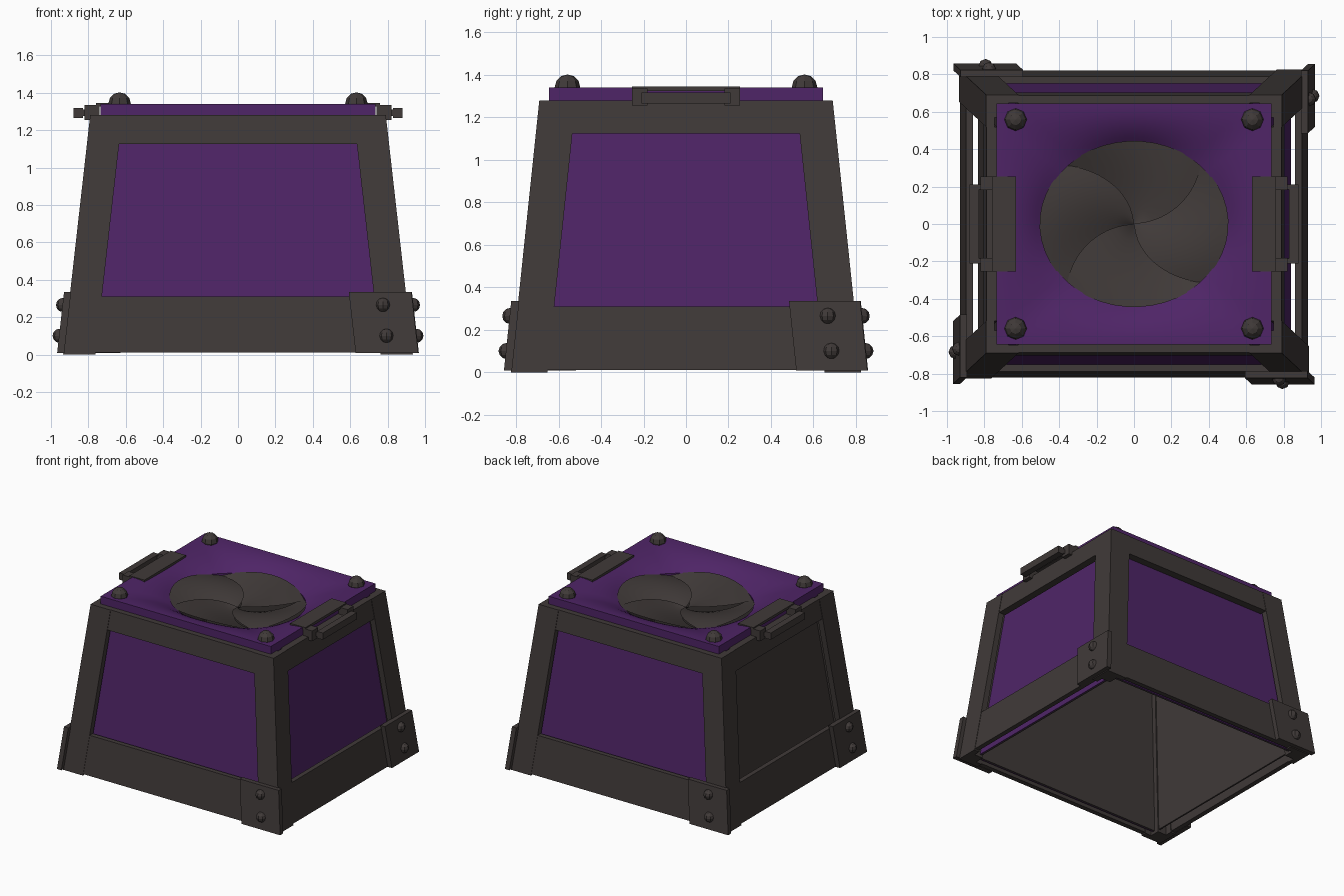
import bpy, bmesh, math
from mathutils import Vector

if "Cube" in bpy.data.objects:
    bpy.data.objects.remove(bpy.data.objects["Cube"], do_unlink=True)


def material(name, rgb):
    m = bpy.data.materials.new(name)
    m.use_nodes = True
    m.diffuse_color = (*rgb, 1)
    m.node_tree.nodes["Principled BSDF"].inputs["Base Color"].default_value = (*rgb, 1)
    return m


PURPLE = material("purple", (0.078, 0.018, 0.135))
IRON = material("dark iron", (0.051, 0.042, 0.040))
TOP = 1.28
SIDES = ["front", "left", "back", "right"]


def finish(name, bm, mat, smooth=False):
    bmesh.ops.recalc_face_normals(bm, faces=bm.faces)
    mesh = bpy.data.meshes.new(name)
    bm.to_mesh(mesh)
    bm.free()
    mesh.materials.append(mat)
    ob = bpy.data.objects.new(name, mesh)
    bpy.context.collection.objects.link(ob)
    if smooth:
        bpy.ops.object.select_all(action='DESELECT')
        ob.select_set(True)
        bpy.context.view_layer.objects.active = ob
        bpy.ops.object.shade_smooth_by_angle(angle=math.radians(45))
    return ob


def half(axis, z):
    """Half width of the tapered body at height z."""
    return 0.935 - 0.113 * z if axis == 0 else 0.825 - 0.105 * z


def on_side(k, u, z, depth):
    """Point on side k: u along the side, depth inward from its face."""
    n = [Vector((0, -1, 0)), Vector((1, 0, 0)), Vector((0, 1, 0)), Vector((-1, 0, 0))][k]
    t = Vector((-n.y, n.x, 0))
    return n * (half(1 - k % 2, z) - depth) + t * u + Vector((0, 0, z))


def edge(k, z):
    return half(k % 2, z)


def slab(name, k, z0, z1, left, right, d0, d1, mat=IRON):
    """Slab following side k; left and right give u at a height."""
    bm = bmesh.new()
    outline = [(left(z0), z0), (right(z0), z0), (right(z1), z1), (left(z1), z1)]
    a = [bm.verts.new(on_side(k, u, z, d0)) for u, z in outline]
    b = [bm.verts.new(on_side(k, u, z, d1)) for u, z in outline]
    bm.faces.new(a)
    bm.faces.new(b[::-1])
    for i in range(4):
        j = (i + 1) % 4
        bm.faces.new((a[i], b[i], b[j], a[j]))
    return finish(name, bm, mat)


def box(name, x0, x1, y0, y1, z0, z1, mat=IRON):
    bm = bmesh.new()
    bmesh.ops.create_cube(bm, size=1)
    for v in bm.verts:
        v.co = Vector(((x0 + x1) / 2 + v.co.x * (x1 - x0),
                       (y0 + y1) / 2 + v.co.y * (y1 - y0),
                       (z0 + z1) / 2 + v.co.z * (z1 - z0)))
    return finish(name, bm, mat)


def rivet(name, centre, radius):
    bm = bmesh.new()
    bmesh.ops.create_uvsphere(bm, u_segments=8, v_segments=6, radius=radius)
    bmesh.ops.translate(bm, verts=bm.verts, vec=centre)
    finish(name, bm, IRON)


# Four sides: frame, panels and riveted corner plates
for k, side in enumerate(SIDES):
    def out(z): return edge(k, z)
    def inn(z): return edge(k, z) - 0.172
    def neg_out(z): return -out(z)
    def neg_inn(z): return -inn(z)
    slab(side + "_post_a", k, 0, TOP, inn, out, 0, 0.045)
    slab(side + "_post_b", k, 0, TOP, neg_out, neg_inn, 0, 0.045)
    slab(side + "_corner_core", k, 0, TOP, lambda z: out(z) - 0.12,
         lambda z: out(z) - 0.03, 0.03, 0.12)
    slab(side + "_bottom_rail", k, 0.01, 0.31, neg_inn, inn, 0.003, 0.04)
    slab(side + "_top_rail", k, 1.125, TOP, neg_inn, inn, 0.003, 0.06)
    # Recessed wall, with a coloured panel on three sides
    deep = 0.1 if k % 2 else 0.072
    slab(side + "_inner_wall", k, 0.02, TOP - 0.01, lambda z: 0.06 - out(z),
         lambda z: out(z) - 0.06, deep, deep + 0.012)
    if side != "right":
        slab(side + "_panel", k, 0.02, TOP - 0.02, lambda z: 0.07 - out(z),
             lambda z: out(z) - 0.07, deep - 0.008, deep, PURPLE)
    slab(side + "_corner_plate", k, 0.008, 0.335, lambda z: out(z) - 0.305,
         lambda z: out(z) + 0.03, -0.033, 0.005)
    for i, z in enumerate((0.1, 0.265)):
        rivet(f"{side}_plate_rivet_{i}", on_side(k, out(z) - 0.13, z, -0.03), 0.038)

# Lid: rectangular rim sinking smoothly to an oval opening
LX, LY, RX, RY, SEG, RINGS = 0.735, 0.645, 0.5, 0.44, 64, 8
LID, SINK = 1.34, 0.085
bm = bmesh.new()
rings = []
for r in range(-1, RINGS + 2):
    t = min(max(r / RINGS, 0), 1)
    ring = []
    for i in range(SEG):
        a = 2 * math.pi * (i + 0.5) / SEG
        a = 2 * math.pi * i / SEG
        c, s = math.cos(a), math.sin(a)
        m = max(abs(c), abs(s))
        x = LX * c / m * (1 - t) + RX * c * t
        y = LY * s / m * (1 - t) + RY * s * t
        z = LID - SINK * t ** 2.2
        if r < 0:
            z = TOP - 0.01
        if r > RINGS:
            z -= 0.06
        ring.append(bm.verts.new((x, y, z)))
    rings.append(ring)
for p, q in zip(rings, rings[1:]):
    for i in range(SEG):
        j = (i + 1) % SEG
        bm.faces.new((p[i], p[j], q[j], q[i]))
finish("lid", bm, PURPLE, True)

# Four twisted, overlapping blades closing the opening
for k in range(4):
    bm = bmesh.new()
    grid = []
    for i in range(11):
        r = i / 10
        row = []
        for j in range(13):
            f = j / 12
            a = math.radians(45 + 90 * k + 96 * f - 42 * (1 - r))
            lift = 0.05 * math.sin(math.pi * f) * r + 0.045 * (1 - f) * math.sin(math.pi * (0.15 + 0.8 * r))
            z = LID - SINK - 0.07 + 0.045 * r ** 2 + lift
            row.append(bm.verts.new((RX * 1.01 * r * math.cos(a), RY * 1.01 * r * math.sin(a), z)))
        grid.append(row)
    for p, q in zip(grid, grid[1:]):
        for j in range(12):
            bm.faces.new((p[j], q[j], q[j + 1], p[j + 1]))
    bmesh.ops.remove_doubles(bm, verts=bm.verts, dist=0.0005)
    finish(f"shutter_blade_{k}", bm, IRON, True)

# Lid rivets and side handles
for sx, name in ((1, "left"), (-1, "right")):
    def span(a, b): return sorted((sx * a, sx * b))
    box(name + "_handle_plate", *span(0.63, 0.76), -0.255, 0.255, 1.325, 1.345)
    box(name + "_handle_bar", *span(0.83, 0.88), -0.21, 0.21, 1.265, 1.318)
    for sy, end in ((-1, "front"), (1, "back")):
        y0, y1 = sorted((sy * 0.182, sy * 0.255))
        box(f"{name}_handle_{end}_bracket", *span(0.74, 0.82), y0, y1, 1.255, 1.335)
        y0, y1 = sorted((sy * 0.185, sy * 0.21))
        box(f"{name}_handle_{end}_link", *span(0.81, 0.84), y0, y1, 1.275, 1.31)
        rivet(f"{name}_{end}_lid_rivet", (sx * 0.633, sy * 0.558, 1.342), 0.06)
